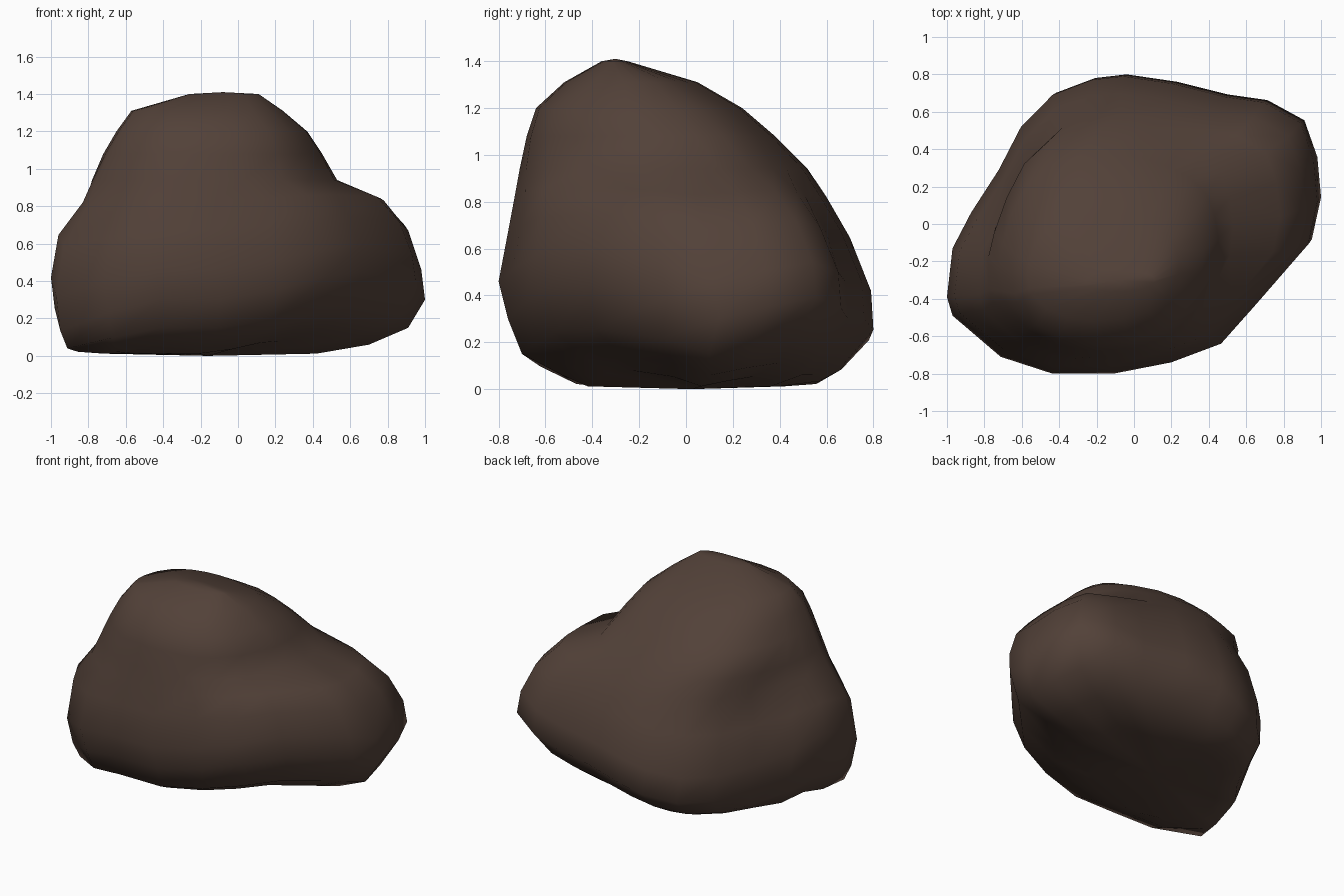
import bpy
import bmesh
from math import atan2, cos, sin

default_cube = bpy.data.objects.get("Cube")
if default_cube:
    bpy.data.objects.remove(default_cube, do_unlink=True)


def make_material(name, colour):
    material = bpy.data.materials.new(name)
    material.use_nodes = True
    material.diffuse_color = colour
    shader = material.node_tree.nodes["Principled BSDF"]
    shader.inputs["Base Color"].default_value = colour
    shader.inputs["Roughness"].default_value = 0.9
    return material


# Skewed footprint of the boulder, counter-clockwise from its side lobe;
# the third number raises or lowers the bulge in that direction
FOOTPRINT = [
    (1, .13, 0), (.98, .35, .06), (.91, .55, .1), (.71, .66, .05),
    (.5, .69, 0), (.22, .76, 0), (-.05, .8, -.05), (-.22, .78, -.1),
    (-.43, .7, -.14), (-.6, .53, -.15), (-.72, .3, -.13), (-.87, .07, -.06),
    (-.97, -.12, .03), (-1, -.38, -.05), (-.97, -.48, -.18),
    (-.71, -.7, -.08), (-.43, -.79, 0), (-.1, -.79, 0), (.21, -.73, .06),
    (.48, -.63, .14), (.66, -.43, .16), (.95, -.1, .1),
]

# Height, left, right, front, back, and how much the footprint shapes the ring
LEVELS = [
    (.01, -.72, .42, -.42, .42, 1),
    (.06, -.88, .7, -.53, .57, 1),
    (.15, -.94, .91, -.7, .68, 1),
    (.3, -.98, 1, -.76, .8, 1),
    (.46, -1, .98, -.8, .79, 1),
    (.67, -.96, .91, -.76, .7, 1),
    (.83, -.83, .78, -.73, .6, .9),
    (.94, -.78, .53, -.71, .52, .5),
    (1.08, -.72, .45, -.68, .38, .3),
    (1.2, -.65, .37, -.64, .24, .25),
    (1.31, -.57, .24, -.52, .05, .2),
    (1.4, -.26, .11, -.36, -.25, .2),
]


def rounded_point(x, y, power=2.3):
    """Point of a rounded box in the same direction as the footprint point."""
    angle = atan2(y, x)
    c, s = cos(angle), sin(angle)
    reach = (abs(c) ** power + abs(s) ** power) ** (-1 / power)
    return reach * c, reach * s


def fit(values, low, high):
    """Stretch a list of values to span low to high."""
    smallest, largest = min(values), max(values)
    return [low + (v - smallest) * (high - low) / (largest - smallest)
            for v in values]


def make_ring(bm, level):
    height, left, right, front, back, skew = level
    # The bulge shift is strongest low down and fades towards the crown
    fade = max(0, 1 - abs(height - .35) / .6)
    xs, ys, zs = [], [], []
    for x, y, lift in FOOTPRINT:
        round_x, round_y = rounded_point(x, y)
        xs.append(round_x + (x - round_x) * skew)
        ys.append(round_y + (y - round_y) * skew)
        zs.append(max(.01 + height * .2, height + lift * fade))
    xs = fit(xs, left, right)
    ys = fit(ys, front, back)
    return [bm.verts.new(point) for point in zip(xs, ys, zs)]


def close_ring(bm, ring, height):
    """Close a ring with a fan around its middle."""
    count = len(ring)
    middle = sum((v.co for v in ring), ring[0].co * 0) / count
    middle.z = height
    hub = bm.verts.new(middle)
    for i, vert in enumerate(ring):
        bm.faces.new((vert, ring[(i + 1) % count], hub))


# Boulder: rings lofted from the underside to the crown
bm = bmesh.new()
rings = [make_ring(bm, level) for level in LEVELS]
for lower, upper in zip(rings, rings[1:]):
    for i in range(len(lower)):
        j = (i + 1) % len(lower)
        bm.faces.new((lower[i], lower[j], upper[j], upper[i]))
close_ring(bm, rings[0], 0)
close_ring(bm, rings[-1], 1.41)
bmesh.ops.recalc_face_normals(bm, faces=bm.faces)
for face in bm.faces:
    face.smooth = True

mesh = bpy.data.meshes.new("boulder")
bm.to_mesh(mesh)
bm.free()
boulder = bpy.data.objects.new("boulder", mesh)
bpy.context.collection.objects.link(boulder)
mesh.materials.append(make_material("dark brown stone", (.085, .053, .04, 1)))
